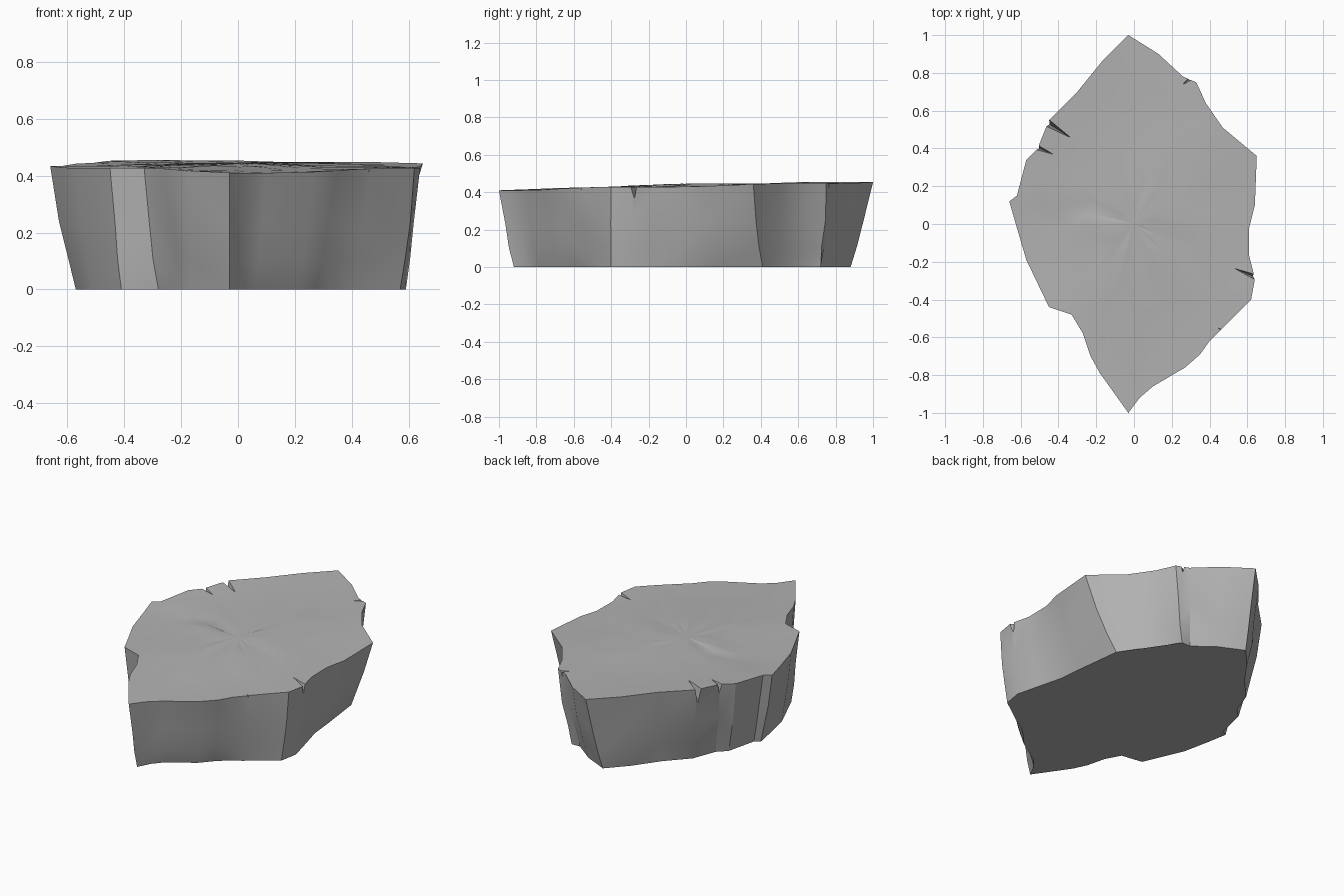
import bpy, bmesh, math, random
from mathutils import Vector

random.seed(4)
if "Cube" in bpy.data.objects:
    bpy.data.objects.remove(bpy.data.objects["Cube"], do_unlink=True)

# Stone material
stone = bpy.data.materials.new("grey stone")
stone.use_nodes = True
GREY = (0.45, 0.45, 0.45, 1)
stone.diffuse_color = GREY
stone.node_tree.nodes["Principled BSDF"].inputs["Base Color"].default_value = GREY

# Rim outline, counterclockwise from the front tip
rim = [(-.03, -1), (.03, -.92), (.1, -.86), (.27, -.76), (.35, -.69), (.4, -.62),
       (.46, -.56), (.54, -.48), (.62, -.4), (.64, -.29), (.61, -.17), (.61, -.02),
       (.64, .1), (.65, .36), (.47, .51), (.38, .64), (.33, .75), (.26, .78),
       (.13, .9), (-.03, 1), (-.17, .86), (-.3, .7), (-.45, .55), (-.51, .4),
       (-.57, .34), (-.62, .15), (-.66, .12), (-.62, -.02), (-.57, -.19),
       (-.45, -.44), (-.33, -.48), (-.27, -.58), (-.23, -.7), (-.18, -.79)]
# How far the foot is shifted from the rim at the main corners
shift = {0: (0, .08), 4: (-.08, .07), 8: (-.05, 0), 10: (-.05, 0), 13: (-.18, .05),
         16: (-.07, -.03), 19: (-.03, -.12), 22: (.06, -.06), 26: (.09, -.02),
         29: (.04, .02), 30: (.05, .04), 34: (0, .08)}


def foot_shift(i):
    """Blend the shift between the two nearest corners."""
    a = max(k for k in shift if k <= i)
    b = min(k for k in shift if k > i)
    return Vector(shift[a]).lerp(Vector(shift[b]), (i - a) / (b - a))


def top_height(x, y):
    return .436 + .022 * y + .008 * math.sin(5 * x + 1) * math.cos(4 * y)


def bridge(bm, upper, lower):
    n = len(upper)
    for i in range(n):
        j = (i + 1) % n
        bm.faces.new((upper[i], lower[i], lower[j], upper[j]))


def make_object(name, bm):
    bmesh.ops.recalc_face_normals(bm, faces=bm.faces)
    mesh = bpy.data.meshes.new(name)
    bm.to_mesh(mesh)
    bm.free()
    obj = bpy.data.objects.new(name, mesh)
    bpy.context.collection.objects.link(obj)
    mesh.materials.append(stone)
    return obj


# Slab walls: rim, bulging middle, foot
bm = bmesh.new()
rows = []
for level, part in ((1, 0), (.55, .36), (.25, .68), (0, 1)):
    row = []
    for i, p in enumerate(rim):
        q = Vector(p) + foot_shift(i) * part
        if 0 < part < 1:
            q *= 1 + random.uniform(-.012, .012)
        row.append(bm.verts.new((q.x, q.y, top_height(*p) * level)))
    rows.append(row)
for upper, lower in zip(rows, rows[1:]):
    bridge(bm, upper, lower)
bm.faces.new(rows[-1])

# Gently uneven top, in shrinking rings
outer = rows[0]
for size in (.82, .6, .36, .16):
    ring = []
    for x, y in rim:
        u, v = x * size, y * size
        ring.append(bm.verts.new((u, v, top_height(u, v) + random.uniform(-.003, .003))))
    bridge(bm, ring, outer)
    outer = ring
centre = bm.verts.new((0, 0, top_height(0, 0)))
for a, b in zip(outer, outer[1:] + outer[:1]):
    bm.faces.new((a, b, centre))
bmesh.ops.triangulate(bm, faces=bm.faces)
slab = make_object("stone_slab", bm)


# Cracks: wedges cut into the rim, from the mouth to an inner tip
def cut_crack(mouth, tip, width, depth):
    m, t = Vector(mouth), Vector(tip)
    way = (m - t).normalized()
    side = Vector((-way.y, way.x)) * width / 2
    out = m + way * .03
    bm = bmesh.new()
    corners = [out + side, out - side, t]
    base = [bm.verts.new((p.x, p.y, .44 if p is t else .5)) for p in corners]
    roof = [bm.verts.new((p.x, p.y, .55)) for p in corners]
    low = bm.verts.new((out.x, out.y, .44 - depth))
    bm.faces.new(roof)
    bridge(bm, roof, base)
    for a, b in zip(base, base[1:] + base[:1]):
        bm.faces.new((a, b, low))
    wedge = make_object("crack_cutter", bm)
    wedge.hide_render = True
    cut = slab.modifiers.new("crack", "BOOLEAN")
    cut.operation, cut.solver, cut.object = "DIFFERENCE", "EXACT", wedge
    bpy.context.view_layer.objects.active = slab
    bpy.ops.object.modifier_apply(modifier=cut.name)
    bpy.data.objects.remove(wedge, do_unlink=True)


cut_crack((.64, -.28), (.52, -.23), .06, .1)
cut_crack((-.45, .53), (-.34, .46), .06, .1)
cut_crack((-.5, .4), (-.43, .37), .05, .07)
cut_crack((.3, .77), (.26, .74), .05, .05)
cut_crack((.46, -.56), (.43, -.54), .04, .06)
cut_crack((-.18, -.79), (-.15, -.78), .04, .06)

# Soft facets with crisp corners
bpy.ops.object.select_all(action="DESELECT")
slab.select_set(True)
bpy.context.view_layer.objects.active = slab
bpy.ops.object.shade_smooth_by_angle(angle=math.radians(25))
